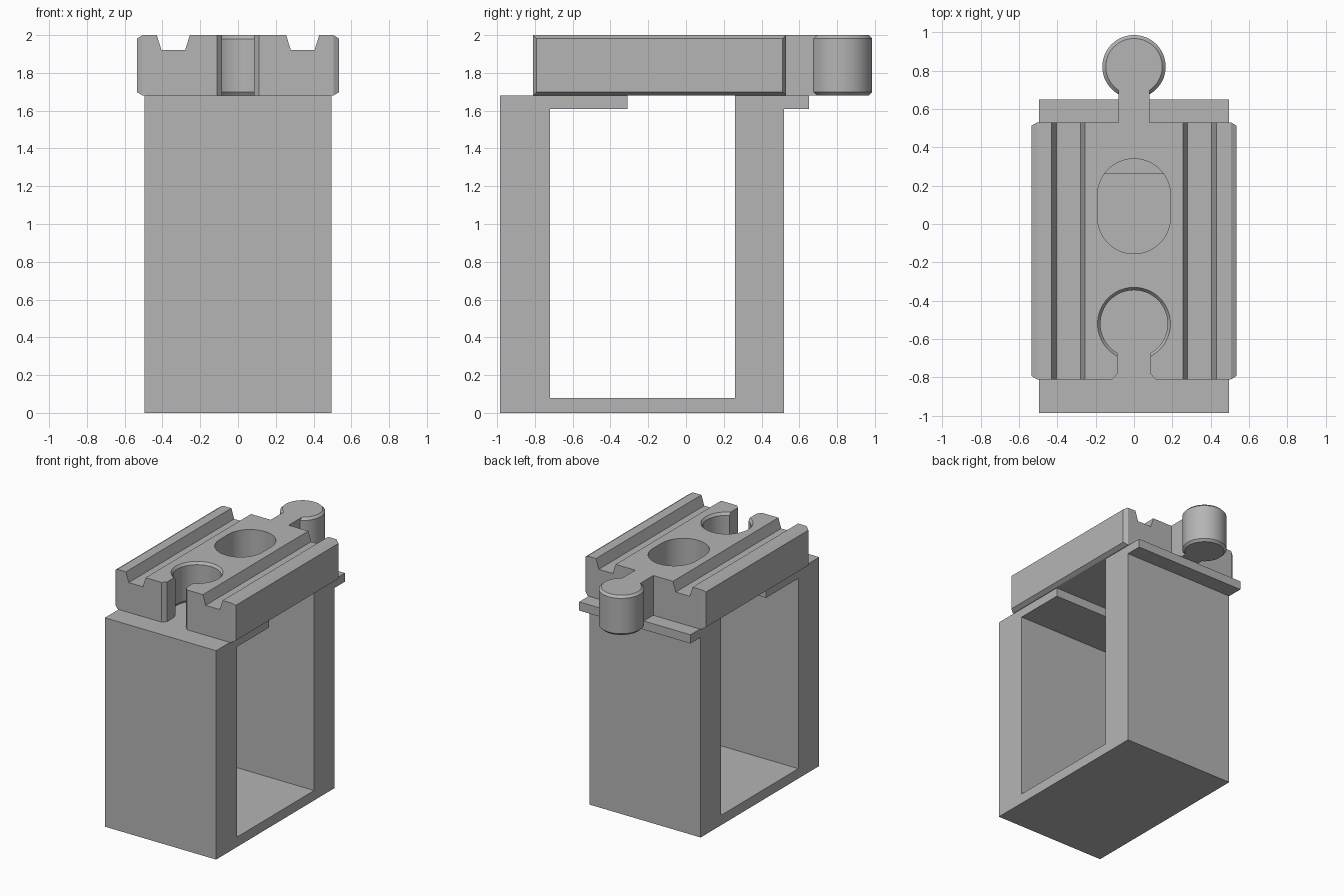
import bpy, bmesh
from math import pi, sin, cos, radians
from mathutils import Vector

if "Cube" in bpy.data.objects:
    bpy.data.objects.remove(bpy.data.objects["Cube"], do_unlink=True)

grey = bpy.data.materials.new("plain grey")
grey.use_nodes = True
grey.diffuse_color = (0.46, 0.46, 0.46, 1)
grey.node_tree.nodes["Principled BSDF"].inputs["Base Color"].default_value = grey.diffuse_color

LOW, TOP = 1.68, 2.0        # track underside and top
SEGMENTS = 64


def finish(name, bm):
    bmesh.ops.recalc_face_normals(bm, faces=bm.faces)
    mesh = bpy.data.meshes.new(name)
    bm.to_mesh(mesh)
    bm.free()
    obj = bpy.data.objects.new(name, mesh)
    bpy.context.collection.objects.link(obj)
    mesh.materials.append(grey)
    return obj


def prism(points, offset):
    """Closed 3D outline pushed along an offset."""
    bm = bmesh.new()
    face = bm.faces.new([bm.verts.new(p) for p in points])
    new = bmesh.ops.extrude_face_region(bm, geom=[face])["geom"]
    bmesh.ops.translate(bm, vec=Vector(offset),
                        verts=[v for v in new if isinstance(v, bmesh.types.BMVert)])
    return bm


def lathe(name, y, profile):
    """Solid of stacked rings (radius, height) about a vertical axis."""
    bm = bmesh.new()
    rings = [[bm.verts.new((r * cos(2 * pi * i / SEGMENTS), y + r * sin(2 * pi * i / SEGMENTS), z))
              for i in range(SEGMENTS)] for r, z in profile]
    for a, b in zip(rings, rings[1:]):
        for i in range(SEGMENTS):
            j = (i + 1) % SEGMENTS
            bm.faces.new((a[i], a[j], b[j], b[i]))
    bm.faces.new(rings[0])
    bm.faces.new(rings[-1])
    return finish(name, bm)


def combine(obj, tool, operation):
    """Apply a boolean and remove the tool."""
    mod = obj.modifiers.new(operation.lower(), 'BOOLEAN')
    mod.operation, mod.solver, mod.object = operation, 'EXACT', tool
    bpy.context.view_layer.update()
    result = bpy.data.meshes.new_from_object(
        obj.evaluated_get(bpy.context.evaluated_depsgraph_get()))
    obj.modifiers.clear()
    obj.data = result
    bpy.data.objects.remove(tool, do_unlink=True)


def smooth(obj):
    bpy.ops.object.select_all(action='DESELECT')
    obj.select_set(True)
    bpy.context.view_layer.objects.active = obj
    bpy.ops.object.shade_smooth_by_angle(angle=radians(30))


# Support: open frame with two thick walls, a thin floor and two top ledges
frame = [(-.985, 0), (.52, 0), (.52, 1.61), (.65, 1.61), (.65, LOW), (.26, LOW),
         (.26, .08), (-.72, .08), (-.72, 1.61), (-.31, 1.61), (-.31, LOW), (-.985, LOW)]
finish("support_frame", prism([(-.495, y, z) for y, z in frame], (.99, 0, 0)))

# Track block: section with two wheel grooves, run along y
half = [(.505, LOW), (.505, TOP), (.43, TOP), (.405, 1.92), (.28, 1.92), (.255, TOP)]
section = half + [(-x, z) for x, z in reversed(half)]
bm = prism([(x, -.81, z) for x, z in section], (0, 1.34, 0))
bmesh.ops.recalc_face_normals(bm, faces=bm.faces)

# Bevelled raised panels on both sides
sides = [f for f in bm.faces if abs(f.normal.x) > .99]
bmesh.ops.inset_individual(bm, faces=sides, thickness=.026, depth=0)
for f in sides:
    bmesh.ops.translate(bm, verts=f.verts, vec=f.normal * .03)
track = finish("track_block", bm)

# Round socket with chamfered rims, and its flared entry slot
socket = lathe("socket_cutter", -.52, [(.20, LOW - .01), (.19, LOW), (.175, LOW + .02),
                                       (.175, TOP - .02), (.19, TOP), (.20, TOP + .01)])
combine(track, socket, 'DIFFERENCE')
slot = [(.14, -.84), (.085, -.78), (.085, -.58)]
slot = slot + [(-x, y) for x, y in reversed(slot)]
combine(track, finish("slot_cutter", prism([(x, y, LOW - .1) for x, y in slot], (0, 0, .6))),
        'DIFFERENCE')

# Oval through hole
oval = []
for i in range(SEGMENTS + 2):
    k = i if i <= SEGMENTS // 2 else i - 1
    a = 2 * pi * k / SEGMENTS
    oval.append((.19 * cos(a), (.15 if i <= SEGMENTS // 2 else .035) + .19 * sin(a), LOW - .1))
combine(track, finish("oval_cutter", prism(oval, (0, 0, .6))), 'DIFFERENCE')
smooth(track)

# Connector: chamfered peg on a straight neck
peg = lathe("connector_peg", .82, [(.147, LOW), (.165, LOW + .018),
                                   (.165, TOP - .018), (.147, TOP)])
neck = [(-.08, .53), (.08, .53), (.08, .82), (-.08, .82)]
combine(peg, finish("neck", prism([(x, y, LOW) for x, y in neck], (0, 0, TOP - LOW))), 'UNION')
smooth(peg)
